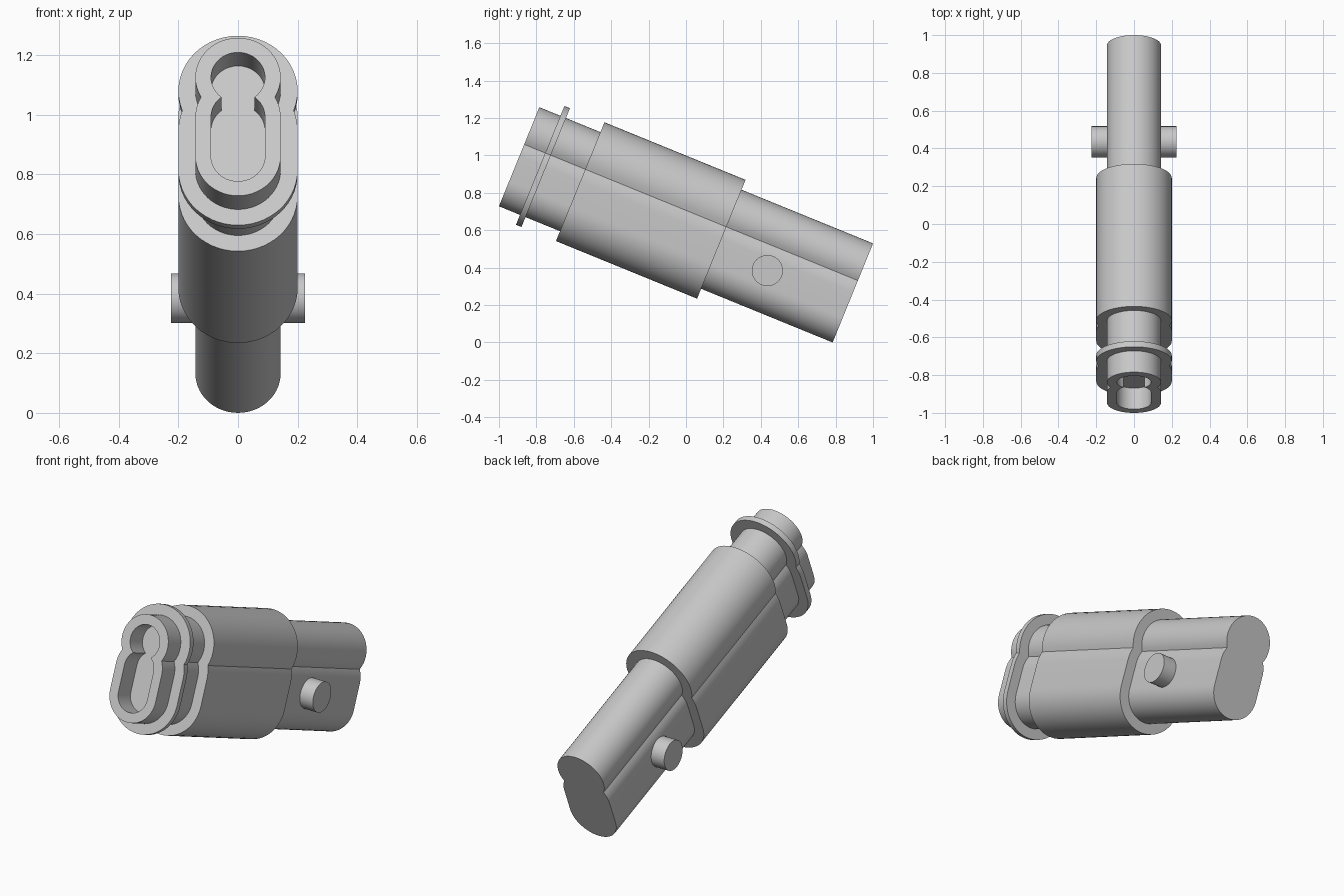
import bpy, bmesh, math
from mathutils import Matrix

if "Cube" in bpy.data.objects:
    bpy.data.objects.remove(bpy.data.objects["Cube"])

TILT = math.radians(22.2)
CENTRE_Z = 0.629
C = 0.143           # distance between the arc centres of the section

grey = bpy.data.materials.new("plain grey")
grey.diffuse_color = (0.58, 0.58, 0.58, 1)
grey.use_nodes = True
grey.node_tree.nodes["Principled BSDF"].inputs["Base Color"].default_value = grey.diffuse_color


def arc(cz, r, start, end, n):
    return [(r * math.cos(start + (end - start) * i / n),
             cz + r * math.sin(start + (end - start) * i / n)) for i in range(n + 1)]


def section(r):
    """Keyhole outline: a circle merged with a longer rounded slot below it."""
    t = math.asin(C / 2 / r)
    pi = math.pi
    pts = arc(C, r, -t, pi + t, 32)               # upper lobe
    pts += arc(0, r, pi - t, pi, 6)[1:]           # left shoulder
    pts += arc(-C, r, pi, 2 * pi, 28)             # bottom of slot
    pts += arc(0, r, 0, t, 6)[:-1]                # right shoulder
    return pts


def finish(name, bm):
    bmesh.ops.recalc_face_normals(bm, faces=bm.faces)
    mesh = bpy.data.meshes.new(name)
    bm.to_mesh(mesh)
    bm.free()
    mesh.materials.append(grey)
    ob = bpy.data.objects.new(name, mesh)
    bpy.context.collection.objects.link(ob)
    ob.location.z = CENTRE_Z
    ob.rotation_euler.x = -TILT
    bpy.ops.object.select_all(action='DESELECT')
    ob.select_set(True)
    bpy.context.view_layer.objects.active = ob
    bpy.ops.object.shade_smooth_by_angle(angle=math.radians(30))


def loft(name, stations, ring=False):
    """Join keyhole sections given as (position along axis, radius)."""
    bm = bmesh.new()
    loops = [[bm.verts.new((x, a, z)) for x, z in section(r)] for a, r in stations]
    pairs = list(zip(loops, loops[1:]))
    if ring:
        pairs.append((loops[-1], loops[0]))
    else:
        bm.faces.new(loops[0])
        bm.faces.new(loops[-1])
    for p, q in pairs:
        for i in range(len(p)):
            j = (i + 1) % len(p)
            bm.faces.new((p[i], p[j], q[j], q[i]))
    finish(name, bm)


# Long inner body with a blind recess in its front end
loft("inner_body", [(0.9635, 0.143), (-0.9635, 0.143), (-0.9635, 0.0905), (-0.843, 0.0905)])

# Thick sleeve and thin front flange around the body
for name, front, back in (("outer_sleeve", -0.611, 0.204), ("front_flange", -0.842, -0.810)):
    loft(name, [(back, 0.2), (front, 0.2), (front, 0.141), (back, 0.141)], ring=True)

# Cross pin through the rear of the body
bm = bmesh.new()
bmesh.ops.create_cone(bm, cap_ends=True, segments=48, radius1=0.083, radius2=0.083, depth=0.45,
                      matrix=Matrix.Translation((0, 0.495, -0.062)) @ Matrix.Rotation(math.pi / 2, 4, 'Y'))
finish("cross_pin", bm)
